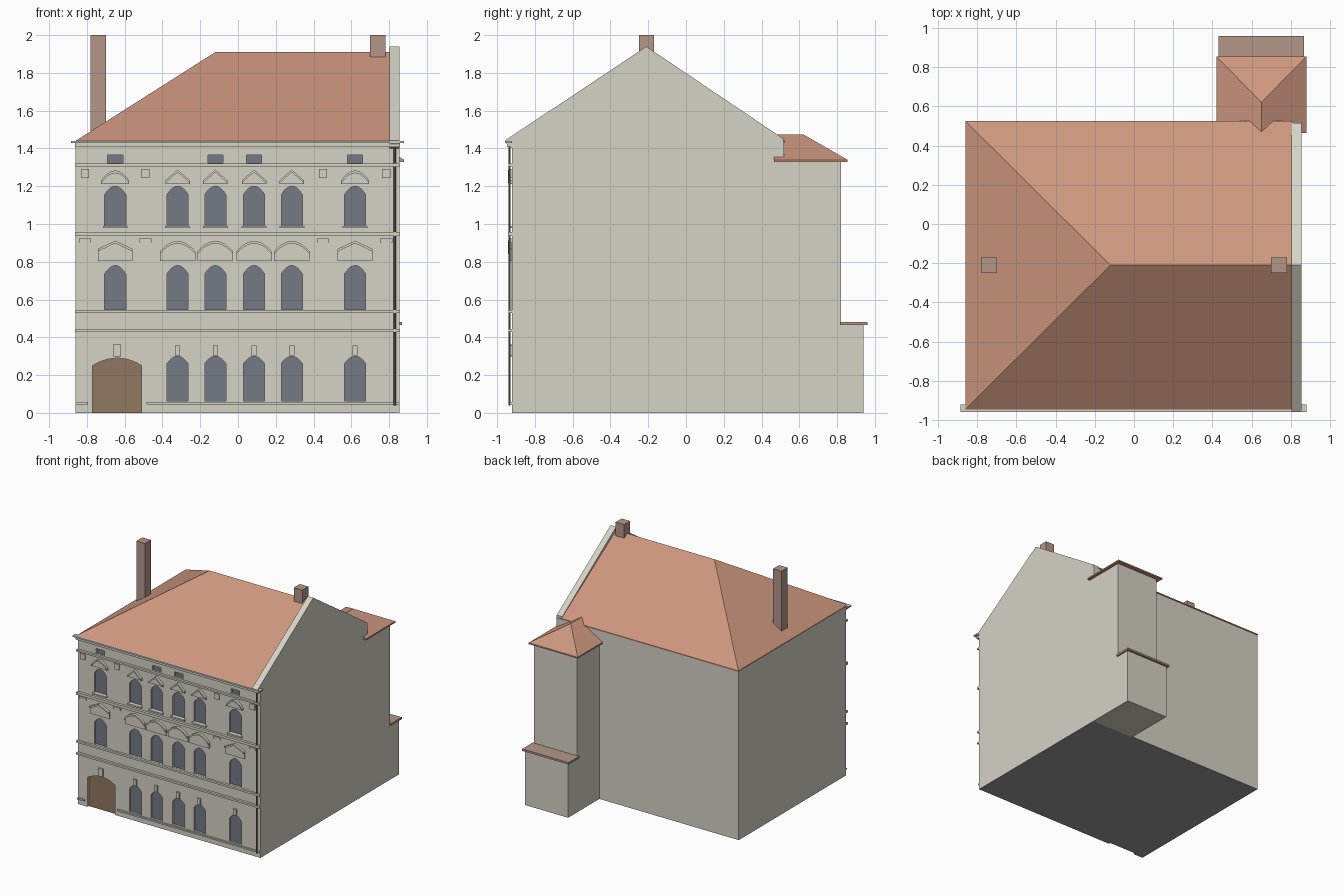
import bpy, bmesh
from mathutils import Vector

cube = bpy.data.objects.get("Cube")
if cube:
    bpy.data.objects.remove(cube, do_unlink=True)


def material(name, *srgb):
    color = [((c / 255 + 0.055) / 1.055) ** 2.4 for c in srgb] + [1]
    m = bpy.data.materials.new(name)
    m.use_nodes = True
    m.diffuse_color = color
    m.node_tree.nodes["Principled BSDF"].inputs["Base Color"].default_value = color
    return m


PLASTER = material("plaster", 214, 210, 198)
TILE = material("roof_tile", 204, 150, 126)
GLASS = material("window_glass", 117, 123, 133)
WOOD = material("door_wood", 143, 120, 96)
BRICK = material("chimney_brick", 180, 150, 137)
METAL = material("pipe_metal", 118, 117, 112)
BASE = material("underside_grey", 155, 155, 155)


def finish(name, bm, mat):
    bmesh.ops.recalc_face_normals(bm, faces=bm.faces)
    mesh = bpy.data.meshes.new(name)
    bm.to_mesh(mesh)
    bm.free()
    mesh.materials.append(mat)
    obj = bpy.data.objects.new(name, mesh)
    bpy.context.collection.objects.link(obj)
    return obj


def prisms(name, outlines, low, high, mat, axis="y"):
    """Extrude closed outlines, given as (x, z) or (y, z), along the other axis."""
    bm = bmesh.new()
    for outline in outlines:
        rings = []
        for d in (low, high):
            rings.append([bm.verts.new((a, d, z) if axis == "y" else (d, a, z))
                          for a, z in outline])
        near, far = rings
        bm.faces.new(near)
        bm.faces.new(far[::-1])
        for i in range(len(near)):
            bm.faces.new((near[i - 1], near[i], far[i], far[i - 1]))
    return finish(name, bm, mat)


def rect(x0, x1, z0, z1):
    return [(x0, z0), (x1, z0), (x1, z1), (x0, z1)]


def box(name, x0, x1, y0, y1, z0, z1, mat):
    return prisms(name, [rect(x0, x1, z0, z1)], y0, y1, mat)


def hull(name, points, mat):
    bm = bmesh.new()
    for p in points:
        bm.verts.new(Vector(p))
    bmesh.ops.convex_hull(bm, input=bm.verts)
    bmesh.ops.dissolve_limit(bm, angle_limit=0.01, verts=bm.verts, edges=bm.edges)
    return finish(name, bm, mat)


def crown(x, half, spring, top, curved=True):
    """Upper edge of an arch or a gable, from right to left."""
    steps = 10 if curved else 2
    ts = [1 - 2 * i / steps for i in range(steps + 1)]
    return [(x + half * t, spring + (top - spring) * (1 - (t * t if curved else abs(t))))
            for t in ts]


def arch(x, half, z0, spring, top):
    return [(x - half, z0), (x + half, z0)] + crown(x, half, spring, top)


LEFT, RIGHT, FRONT, BACK, EAVE = -0.86, 0.855, -0.92, 0.52, 1.43
RECESS = FRONT + 0.02
MIDDLE = [-0.32, -0.12, 0.085, 0.285]
OUTER = [-0.65, 0.62]
PIERS = [-0.81, -0.49, 0.45, 0.785]

# Window and door openings
ground = [arch(x, 0.056, 0.062, 0.26, 0.3) for x in MIDDLE + OUTER[1:]]
first = [arch(x, 0.056, 0.548, 0.735, 0.78) for x in MIDDLE + OUTER]
second = [arch(x, 0.056, 0.99, 1.155, 1.2) for x in MIDDLE + OUTER]
attic = [rect(x - 0.04, x + 0.04, 1.322, 1.366) for x in (-0.65, -0.12, 0.085, 0.62)]
windows = ground + first + second + attic
door = arch(-0.64, 0.13, 0, 0.25, 0.29)
door_hole = arch(-0.64, 0.13, -0.05, 0.25, 0.29)

# Main body with recessed openings
body = box("main_walls", LEFT, RIGHT, FRONT, BACK, 0, EAVE, PLASTER)
cutter = prisms("opening_cutter", windows + [door_hole], -1.1, RECESS, PLASTER)
cutter.hide_render = True
cut = body.modifiers.new("openings", "BOOLEAN")
cut.operation = "DIFFERENCE"
cut.solver = "EXACT"
cut.object = cutter
bpy.context.view_layer.update()
mesh = bpy.data.meshes.new_from_object(
    body.evaluated_get(bpy.context.evaluated_depsgraph_get()))
body.modifiers.clear()
body.data = mesh
bpy.data.objects.remove(cutter, do_unlink=True)
mesh.materials.clear()
mesh.materials.append(PLASTER)
mesh.materials.append(BASE)
for face in mesh.polygons:
    face.material_index = int(face.normal.z < -0.9 and face.center.z < 0.01)

prisms("window_panes", windows, RECESS - 0.003, RECESS + 0.004, GLASS)
prisms("entrance_door", [door], RECESS - 0.003, RECESS + 0.004, WOOD)

# Horizontal mouldings
prisms("plinth_moulding", [rect(LEFT, -0.795, 0.045, 0.057), rect(-0.485, RIGHT, 0.045, 0.057)],
       FRONT - 0.014, FRONT, PLASTER)
for name, z0, z1, depth in (("ground_cornice", 0.428, 0.444, 0.02),
                            ("first_sill_band", 0.53, 0.546, 0.02),
                            ("second_cornice", 0.936, 0.958, 0.022),
                            ("attic_cornice", 1.304, 1.319, 0.02),
                            ("eave_cornice", 1.408, 1.428, 0.028)):
    box(name, LEFT - 0.003, RIGHT + 0.003, FRONT - depth, FRONT, z0, z1, PLASTER)
box("eave_ledge", -0.885, 0.88, -0.958, FRONT, 1.428, 1.44, PLASTER)
prisms("second_floor_sills", [rect(x - 0.066, x + 0.066, 0.978, 0.99) for x in MIDDLE + OUTER],
       FRONT - 0.018, FRONT, PLASTER)


# Window hoods: a shallow panel with a projecting rim
def hoods(name, centres, half, z0, spring, top, curved):
    panels, rims = [], []
    for x in centres:
        edge = crown(x, half, spring, top, curved)
        panels.append([(x - half, z0), (x + half, z0)] + edge)
        rims.append(edge + [(px, pz - 0.014) for px, pz in reversed(edge)])
    prisms(name + "_panels", panels, FRONT - 0.009, FRONT, PLASTER)
    prisms(name + "_rims", rims, FRONT - 0.022, FRONT, PLASTER)


hoods("first_gable_hoods", OUTER, 0.092, 0.805, 0.868, 0.912, False)
hoods("first_arched_hoods", MIDDLE, 0.094, 0.805, 0.855, 0.91, True)
hoods("second_gable_hoods", MIDDLE, 0.065, 1.213, 1.23, 1.288, False)
hoods("second_arched_hoods", OUTER, 0.074, 1.213, 1.23, 1.283, True)

# Keystones, thin piers and square ornaments
prisms("keystones", [rect(x - 0.013, x + 0.013, 0.305, 0.357) for x in MIDDLE + OUTER[1:]]
       + [rect(-0.662, -0.62, 0.298, 0.363)], FRONT - 0.014, FRONT, PLASTER)
prisms("piers", [rect(x - 0.026, x + 0.026, 0.546, 0.905) for x in PIERS],
       FRONT - 0.004, FRONT, PLASTER)
prisms("pier_capitals", [rect(x - 0.032, x + 0.032, 0.903, 0.924) for x in PIERS],
       FRONT - 0.01, FRONT, PLASTER)
prisms("square_ornaments", [rect(x - 0.022, x + 0.022, 1.244, 1.292) for x in PIERS],
       FRONT - 0.012, FRONT, PLASTER)

# Rain pipe
bpy.ops.mesh.primitive_cylinder_add(vertices=8, radius=0.006, depth=1.37,
                                    location=(0.83, FRONT - 0.014, 0.725))
pipe = bpy.context.object
pipe.name = "rain_pipe"
pipe.data.materials.append(METAL)

# Main hipped roof and the gable wall beside it
corners = [(x, y, z) for x in (LEFT, 0.81) for y in (-0.945, 0.525) for z in (EAVE, 1.44)]
hull("main_roof", corners + [(-0.12, -0.21, 1.91), (0.81, -0.21, 1.91)], TILE)
prisms("gable_wall", [[(-0.92, 1.4), (-0.95, 1.425), (-0.958, 1.442), (-0.21, 1.94),
                       (0.515, 1.452), (0.515, 1.4)]], 0.803, RIGHT, PLASTER, "x")

# Chimneys
for name, x, z0 in (("tall_chimney", -0.74, 1.45), ("short_chimney", 0.74, 1.85)):
    box(name, x - 0.04, x + 0.04, -0.25, -0.17, z0, 2.0, BRICK)

# Rear stair tower with its roof and the low annex
box("stair_tower", 0.45, RIGHT, BACK - 0.01, 0.82, 0, 1.34, PLASTER)
eaves = [(x, y, z) for x in (0.42, 0.88) for y in (0.465, 0.855) for z in (1.328, 1.34)]
hull("tower_roof", eaves + [(0.65, 0.465, 1.475), (0.65, 0.62, 1.475)], TILE)
box("annex", 0.45, RIGHT, 0.81, 0.94, 0, 0.466, PLASTER)
box("annex_roof", 0.432, 0.868, 0.815, 0.96, 0.465, 0.481, BRICK)
